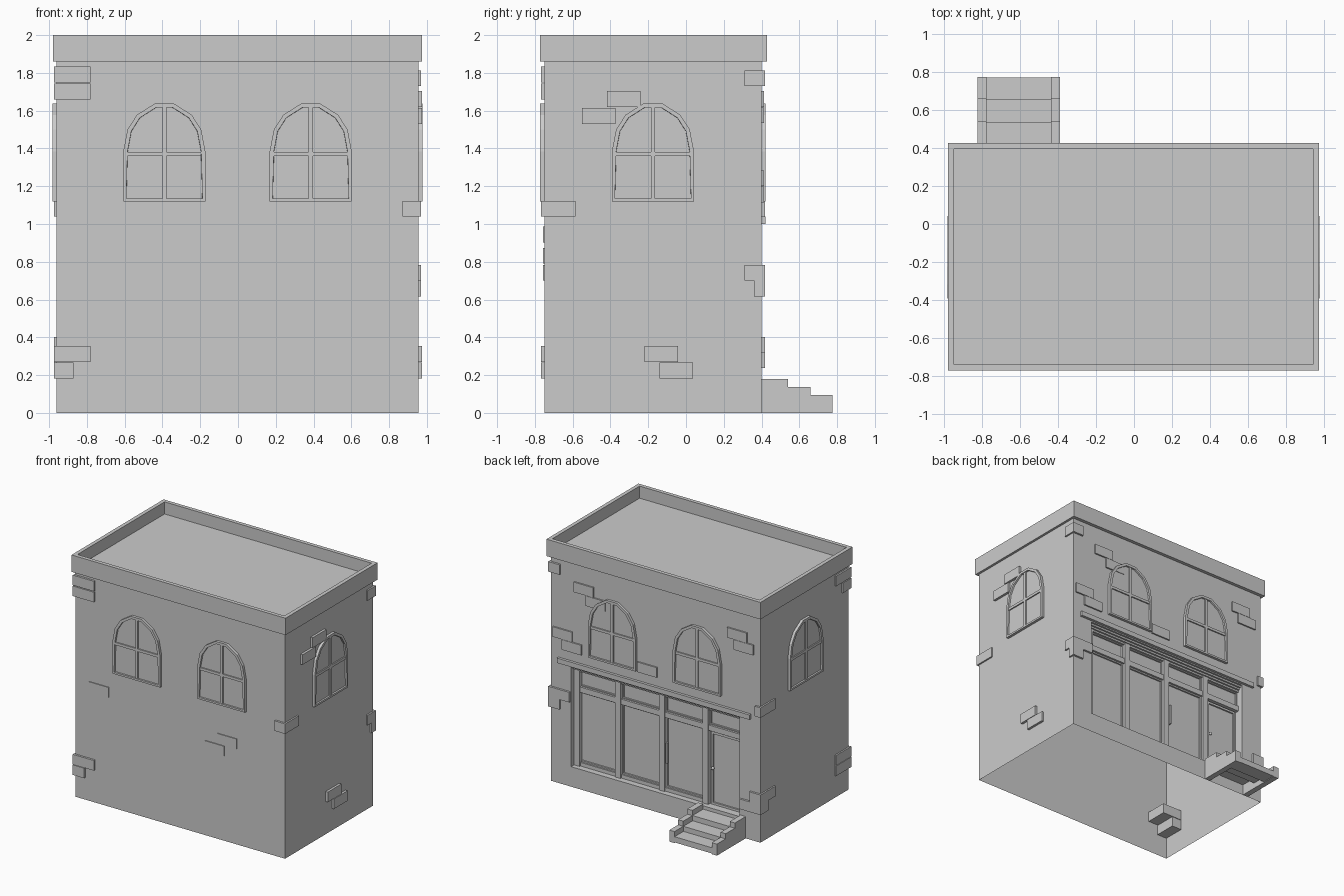
import bpy, bmesh, math
from mathutils import Matrix, Vector

old = bpy.data.objects.get("Cube")
if old:
    bpy.data.objects.remove(old, do_unlink=True)

GREY = (0.6, 0.6, 0.6, 1)
stone = bpy.data.materials.new("plain grey stone")
stone.use_nodes = True
stone.diffuse_color = GREY
stone.node_tree.nodes["Principled BSDF"].inputs["Base Color"].default_value = GREY

# Outer wall planes
LEFT, RIGHT, FRONT, BACK = -0.96, 0.955, -0.75, 0.40


def finish(name, bm, matrix=Matrix()):
    bmesh.ops.recalc_face_normals(bm, faces=bm.faces)
    mesh = bpy.data.meshes.new(name)
    bm.to_mesh(mesh)
    bm.free()
    mesh.materials.append(stone)
    ob = bpy.data.objects.new(name, mesh)
    ob.matrix_world = matrix
    bpy.context.collection.objects.link(ob)
    return ob


def add_box(bm, x, y, z):
    size = Vector((x[1] - x[0], y[1] - y[0], z[1] - z[0]))
    mid = Vector((sum(x), sum(y), sum(z))) / 2
    m = Matrix.Translation(mid) @ Matrix.Diagonal((*size, 1))
    return bmesh.ops.create_cube(bm, size=1, matrix=m)["verts"]


def box(name, x, y, z):
    bm = bmesh.new()
    add_box(bm, x, y, z)
    return finish(name, bm)


# Wall shell: open below, with a recessed shopfront bay in the back wall
X0, X1, Z0, Z1, DEEP = -0.77, 0.77, 0.165, 0.99, 0.32
bm = bmesh.new()
add_box(bm, (LEFT, RIGHT), (FRONT, BACK), (0, 1.87))
bm.normal_update()
bmesh.ops.delete(bm, geom=[f for f in bm.faces if abs(f.normal.z) > 0.5 or f.normal.y > 0.5],
                 context='FACES_ONLY')


def ring(x0, x1, z0, z1, y):
    return [bm.verts.new(p) for p in ((x0, y, z0), (x1, y, z0), (x1, y, z1), (x0, y, z1))]


rings = [ring(LEFT, RIGHT, 0, 1.87, BACK), ring(X0, X1, Z0, Z1, BACK), ring(X0, X1, Z0, Z1, DEEP)]
for a, b in zip(rings, rings[1:]):
    for i in range(4):
        j = (i + 1) % 4
        bm.faces.new((a[i], a[j], b[j], b[i]))
bm.faces.new(rings[-1])
bmesh.ops.remove_doubles(bm, verts=bm.verts, dist=0.0001)
finish("walls", bm)

# Roof with sunken deck inside the parapet
bm = bmesh.new()
add_box(bm, (-0.98, 0.975), (-0.773, 0.428), (1.86, 2))
bm.normal_update()
deck = [f for f in bm.faces if f.normal.z > 0.5]
bmesh.ops.inset_region(bm, faces=deck, thickness=0.045)
lowered = bmesh.ops.extrude_face_region(bm, geom=deck)
bmesh.ops.delete(bm, geom=deck, context='FACES_ONLY')
bmesh.ops.translate(bm, vec=(0, 0, -0.1), verts=[v for v in lowered["geom"] if isinstance(v, bmesh.types.BMVert)])
finish("parapet_roof", bm)

# Arched windows: raised frame, sunken pane, crossing glazing bars
HALF = [(0.217, 1.12), (0.217, 1.385), (0.195, 1.50), (0.145, 1.578), (0.05, 1.638)]


def window(name, x, y, turn):
    bm = bmesh.new()
    outline = HALF + [(-u, z) for u, z in reversed(HALF)]
    base = bm.faces.new([bm.verts.new((u, 0, z)) for u, z in outline])
    out = bmesh.ops.extrude_face_region(bm, geom=[base])["geom"]
    bmesh.ops.translate(bm, vec=(0, -0.022, 0), verts=[v for v in out if isinstance(v, bmesh.types.BMVert)])
    front = [f for f in out if isinstance(f, bmesh.types.BMFace)]
    bmesh.ops.recalc_face_normals(bm, faces=bm.faces)
    bmesh.ops.inset_region(bm, faces=front, thickness=0.022)
    bmesh.ops.inset_region(bm, faces=front, thickness=0.001, depth=-0.014)
    add_box(bm, (-0.011, 0.011), (-0.018, -0.004), (1.13, 1.62))
    add_box(bm, (-0.2, 0.2), (-0.018, -0.004), (1.36, 1.382))
    finish(name, bm, Matrix.Translation((x, y, 0)) @ Matrix.Rotation(math.radians(turn), 4, 'Z'))


for label, x in (("right", -0.39), ("left", 0.385)):
    window("front_window_" + label, x, FRONT, 0)
    window("back_window_" + label, x, BACK, 180)
window("left_side_window", RIGHT, -0.175, 90)
window("right_side_window", LEFT, -0.175, -90)

# Raised bricks on the flat walls: (start, bottom) along each wall
BRICK_L, BRICK_H = 0.178, 0.083
front_bricks = [(-0.832, 0.903), (0.34, 0.79), (0.223, 0.70)]
back_bricks = [(0.56, 1.62), (0.45, 1.535), (0.755, 1.20), (0.67, 1.115),
               (-0.84, 1.62), (-0.90, 1.535), (-0.02, 1.115)]
side_bricks = [(-0.55, 1.53), (-0.418, 1.62), (-0.22, 0.27), (-0.14, 0.183)]
for i, (u, z) in enumerate(front_bricks):
    box(f"front_brick_{i}", (u, u + BRICK_L), (FRONT - 0.007, FRONT + 0.01), (z, z + BRICK_H))
for i, (u, z) in enumerate(back_bricks):
    box(f"back_brick_{i}", (u, u + BRICK_L), (BACK - 0.01, BACK + 0.012), (z, z + BRICK_H))
for i, (u, z) in enumerate(side_bricks):
    box(f"left_side_brick_{i}", (RIGHT - 0.01, RIGHT + 0.02), (u, u + BRICK_L), (z, z + BRICK_H))

# Quoin bricks wrapping the corners: (x side, y side, bottom, x length, y length)
quoins = [(-1, -1, 1.75, 0.18, 0.18), (-1, -1, 1.66, 0.18, 0.09),
          (-1, -1, 0.27, 0.18, 0.18), (-1, -1, 0.183, 0.09, 0.18),
          (1, -1, 1.04, 0.085, 0.165), (1, 1, 1.73, 0.09, 0.09),
          (1, 1, 0.70, 0.18, 0.09), (1, 1, 0.617, 0.09, 0.04),
          (-1, 1, 0.32, 0.09, 0.18), (-1, 1, 0.237, 0.18, 0.09),
          (-1, 1, 1.04, 0.04, 0.18)]
for i, (sx, sy, z, lx, ly) in enumerate(quoins):
    cx = RIGHT if sx > 0 else LEFT
    cy = BACK if sy > 0 else FRONT
    xs = sorted((cx + sx * 0.013, cx - sx * lx))
    ys = sorted((cy + sy * 0.017, cy - sy * ly))
    box(f"corner_brick_{i}", xs, ys, (z, z + BRICK_H))

# Shopfront: ledge, stepped head moulding, mullions and rails
box("shop_ledge", (-0.875, 0.885), (BACK - 0.02, BACK + 0.022), (1.0, 1.04))
for i in range(3):
    box(f"head_moulding_{i}", (X0, X1), (DEEP, 0.385 - 0.015 * i), (0.975 - 0.015 * i, 0.99 - 0.015 * i))
box("transom_rail", (X0, X1), (DEEP, 0.355), (0.775, 0.82))
box("shop_sill", (-0.43, X1), (DEEP, 0.35), (Z0, 0.195))
for i in range(4):
    x = 0.745 - 0.4 * i + (0.025 if i else 0) - 0.0
    box(f"mullion_{i}", (x - 0.025, x + 0.025), (DEEP, 0.36), (Z0, 0.96))


def pane_frame(name, x, z, rim):
    bm = bmesh.new()
    add_box(bm, x, (DEEP - 0.005, 0.338), z)
    bm.normal_update()
    face = [f for f in bm.faces if f.normal.y > 0.5]
    bmesh.ops.inset_region(bm, faces=face, thickness=rim)
    bmesh.ops.inset_region(bm, faces=face, thickness=0.001, depth=-0.012)
    finish(name, bm)


for i in range(3):
    span = (-0.405 + 0.4 * i, -0.055 + 0.4 * i)
    pane_frame(f"shop_pane_{i}", span, (0.195, 0.775), 0.016)
    pane_frame(f"transom_pane_{i}", span, (0.82, 0.945), 0.012)
pane_frame("door_transom_pane", (X0, -0.455), (0.82, 0.945), 0.012)

# Door with knob, and the tall pull handle on the shop window
pane_frame("door", (-0.75, -0.465), (Z0, 0.765), 0.025)
bm = bmesh.new()
bmesh.ops.create_uvsphere(bm, u_segments=10, v_segments=6, radius=0.013)
knob = finish("door_knob", bm, Matrix.Translation((-0.49, 0.35, 0.47)))
for p in knob.data.polygons:
    p.use_smooth = True
box("pull_handle", (-0.078, -0.066), (0.338, 0.362), (0.40, 0.57))

# Entrance steps: stepped cheek walls with hollow treads between them
STEPS = [(0.775, 0.095), (0.66, 0.137), (0.54, 0.18)]
for label, x in (("right", -0.825), ("left", -0.437)):
    for i, (y, z) in enumerate(STEPS):
        low = STEPS[i - 1][1] if i else 0
        box(f"step_cheek_{label}_{i}", (x, x + 0.047), (BACK, y), (low, z))
for i, (y, z) in enumerate(STEPS):
    inner = STEPS[i + 1][0] if i < 2 else BACK
    box(f"step_tread_{i}", (-0.78, -0.435), (inner - 0.005, y - 0.002), (z - 0.09, z - 0.043))
